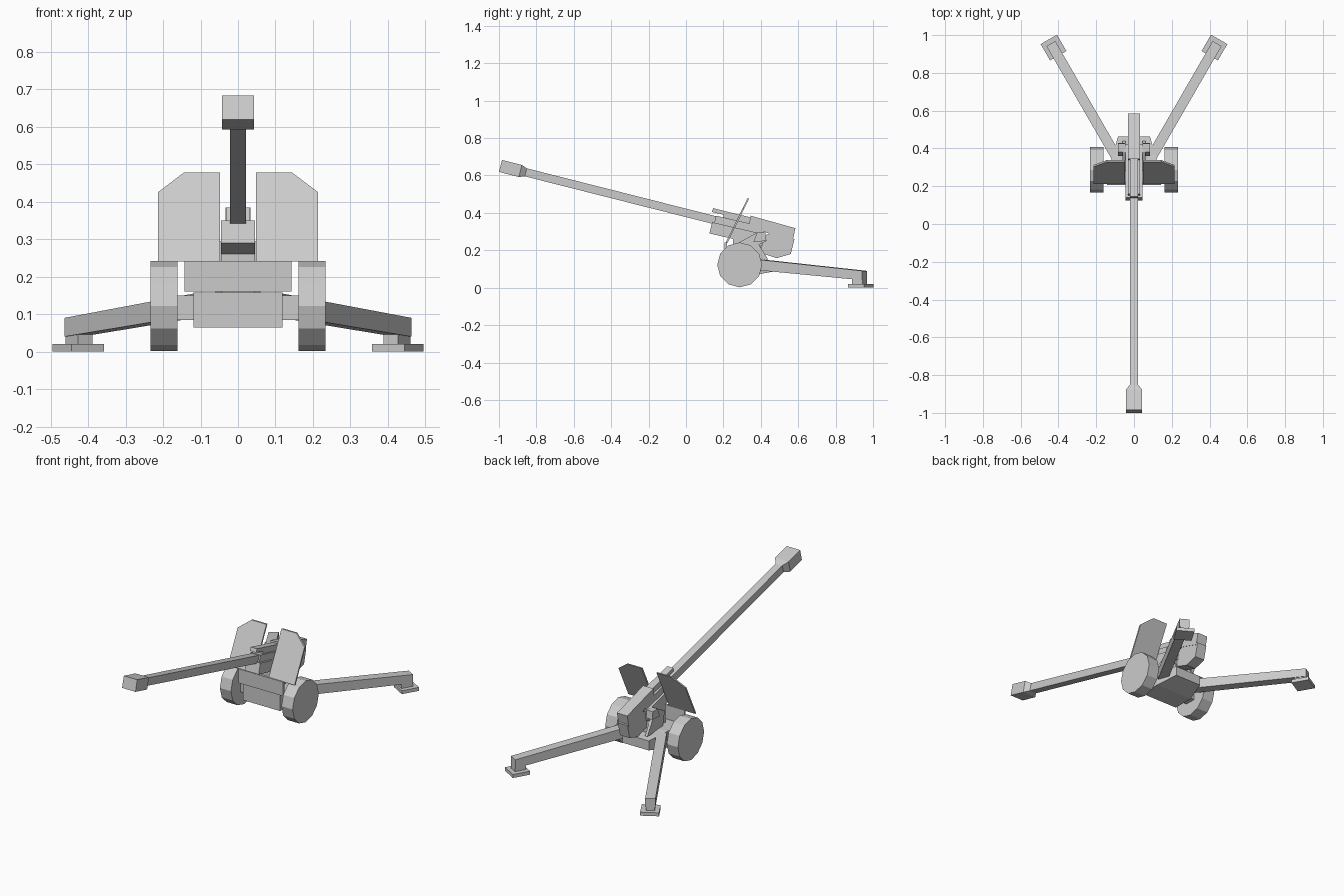
import bpy, bmesh, math
from mathutils import Vector, Matrix

if "Cube" in bpy.data.objects:
    bpy.data.objects.remove(bpy.data.objects["Cube"])

grey = bpy.data.materials.new("plain grey")
grey.use_nodes = True
COLOUR = (0.6, 0.6, 0.6, 1)
grey.diffuse_color = COLOUR
grey.node_tree.nodes["Principled BSDF"].inputs["Base Color"].default_value = COLOUR


def finish(name, bm):
    bmesh.ops.recalc_face_normals(bm, faces=bm.faces)
    mesh = bpy.data.meshes.new(name)
    bm.to_mesh(mesh)
    bm.free()
    mesh.materials.append(grey)
    ob = bpy.data.objects.new(name, mesh)
    bpy.context.collection.objects.link(ob)
    return ob


def loft(name, rings):
    """Join rings of equal point count and cap both ends."""
    bm = bmesh.new()
    loops = [[bm.verts.new(p) for p in ring] for ring in rings]
    n = len(loops[0])
    for a, b in zip(loops, loops[1:]):
        for i in range(n):
            j = (i + 1) % n
            bm.faces.new((a[i], a[j], b[j], b[i]))
    bm.faces.new(loops[0])
    bm.faces.new(loops[-1])
    return finish(name, bm)


def prism(name, profile, x0, x1):
    """Extrude a side profile of (y, z) points across x."""
    return loft(name, [[(x, y, z) for y, z in profile] for x in (x0, x1)])


def box(name, x0, x1, y0, y1, z0, z1):
    return prism(name, [(y0, z0), (y1, z0), (y1, z1), (y0, z1)], x0, x1)


# Barrel with muzzle brake, tilted up toward the front
tilt = math.radians(14.2)
back = Vector((0, math.cos(tilt), -math.sin(tilt)))
up = Vector((0, math.sin(tilt), math.cos(tilt)))
side = Vector((1, 0, 0))
muzzle = Vector((0, -0.992, 0.651))


def section(u, w, h):
    c = muzzle + back * u
    return [c + side * (w * a) + up * (h * b)
            for a, b in ((-1, -1), (1, -1), (1, 1), (-1, 1))]


loft("barrel", [section(0, .043, .033), section(.11, .043, .033),
                section(.14, .022, .022), section(1.35, .022, .022)])

# Cradle, recuperator and breech
prism("cradle", [(.125, .29), (.14, .35), (.42, .285), (.41, .225)], -.045, .045)
prism("barrel_sleeve", [(.15, .34), (.16, .385), (.42, .325), (.41, .28)], -.031, .031)
prism("recuperator", [(.138, .405), (.145, .425), (.36, .372), (.35, .33), (.2, .36), (.2, .39)],
      -.02, .02)
prism("breech", [(.335, .325), (.345, .385), (.585, .318), (.57, .25)], -.033, .033)
prism("breech_block", [(.40, .27), (.405, .185), (.485, .158), (.56, .18), (.58, .26), (.47, .30)],
      -.031, .031)

# Wheels, upper carriage cheeks, shields and trails on both sides
for s, label in ((1, "left"), (-1, "right")):
    rim = [(.287 + .12 * math.sin(math.tau * i / 12), .122 + .12 * math.cos(math.tau * i / 12))
           for i in range(12)]
    prism(label + "_wheel", rim, s * .162, s * .233)

    prism(label + "_cheek", [(.28, .24), (.38, .295), (.425, .295), (.43, .25),
                             (.39, .23), (.44, .15), (.30, .14)], s * .045, s * .06)
    prism(label + "_trunnion", [(.36, .245), (.38, .295), (.425, .295), (.43, .25)],
          s * .06, s * .085)

    # Shield outline lies in x and z, leaning backward as it rises
    outline = [(.048, .24), (.214, .24), (.214, .425), (.144, .478), (.048, .478)]
    loft(label + "_shield", [[(s * x, .212 + (z - .24) * .49 + t, z) for x, z in outline]
                             for t in (0, .01)])

    # Trail arm splayed outward, ending in a spade
    root, tip = Vector((s * .079, .33, 0)), Vector((s * .44, .955, 0))
    along = (tip - root).normalized()
    across = Vector((along.y, -along.x, 0)) * .027

    def rect(p, z0, z1, k=1):
        return [p - across * k + Vector((0, 0, z0)), p + across * k + Vector((0, 0, z0)),
                p + across * k + Vector((0, 0, z1)), p - across * k + Vector((0, 0, z1))]

    loft(label + "_trail", [rect(root, .1, .158), rect(tip, .04, .09)])
    loft(label + "_trail_foot", [rect(tip - along * .065, .015, .07, .85),
                                 rect(tip, .015, .07, .85)])
    pad = Vector((s * .426, .934, 0))
    loft(label + "_spade", [rect(pad - along * .05, 0, .02, 1.85),
                            rect(pad + along * .05, 0, .02, 1.85)])

# Lower carriage, axle and apron plate
loft("lower_carriage", [[(-w, y, z0), (w, y, z0), (w, y, z1), (-w, y, z1)]
                        for y, w, z0, z1 in ((.215, .119, .064, .158), (.34, .119, .064, .158),
                                             (.462, .085, .085, .14))])
box("axle", -.17, .17, .255, .32, .085, .15)
box("apron", -.143, .143, .207, .22, .16, .242)
box("pedestal", -.045, .045, .25, .40, .15, .26)
